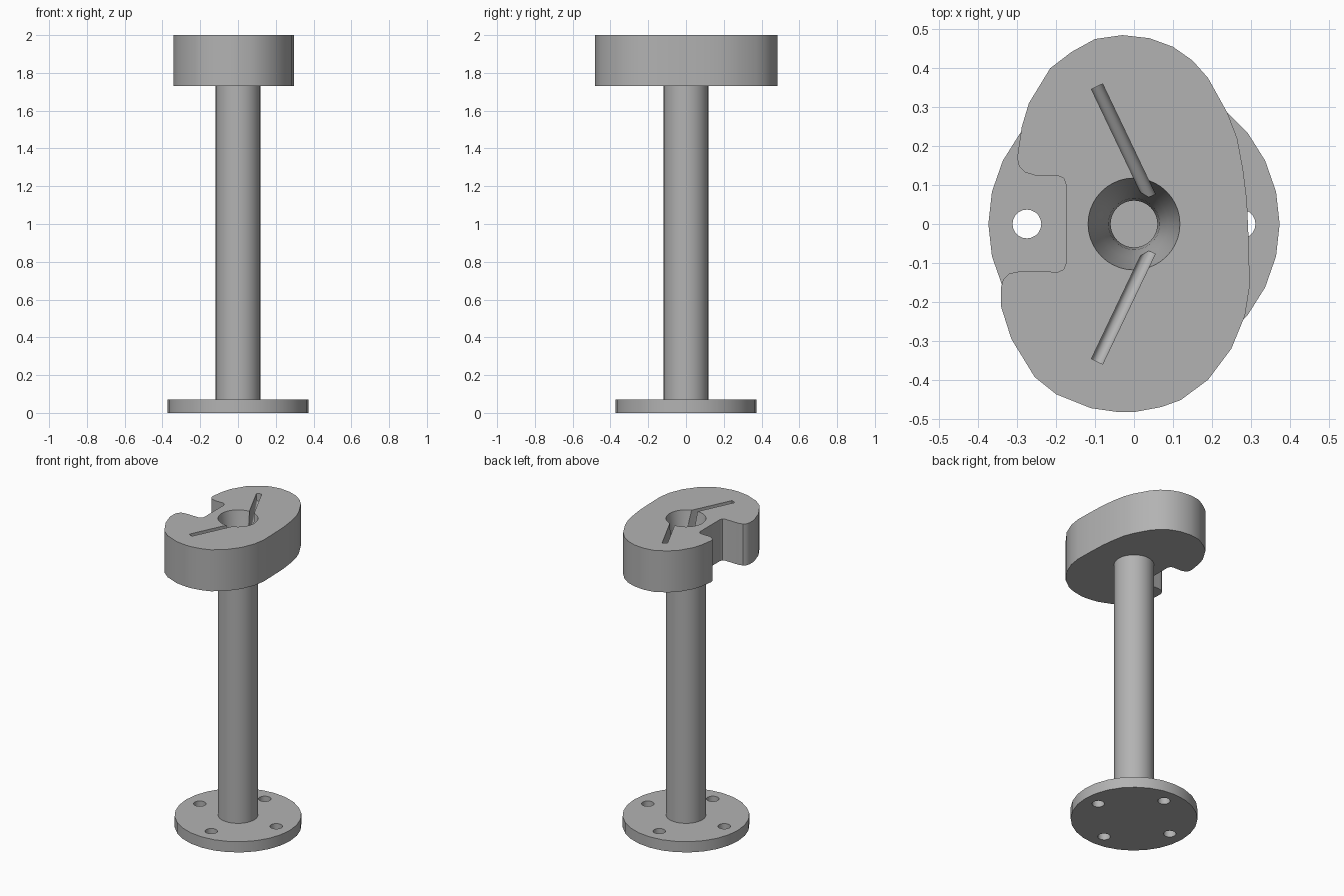
import bpy, bmesh, math
from mathutils import Vector

if "Cube" in bpy.data.objects:
    bpy.data.objects.remove(bpy.data.objects["Cube"], do_unlink=True)

TOP, HEAD_BOTTOM, BASE_TOP = 2.0, 1.73, 0.07

grey = bpy.data.materials.new("plain grey")
grey.use_nodes = True
colour = (0.45, 0.45, 0.45, 1)
grey.diffuse_color = colour
grey.node_tree.nodes["Principled BSDF"].inputs["Base Color"].default_value = colour


def make_object(name, bm):
    bmesh.ops.recalc_face_normals(bm, faces=bm.faces)
    mesh = bpy.data.meshes.new(name)
    bm.to_mesh(mesh)
    bm.free()
    mesh.materials.append(grey)
    obj = bpy.data.objects.new(name, mesh)
    bpy.context.collection.objects.link(obj)
    return obj


def prism(name, outline, low, high):
    bm = bmesh.new()
    face = bm.faces.new([bm.verts.new((x, y, low)) for x, y in outline])
    moved = bmesh.ops.extrude_face_region(bm, geom=[face])["geom"]
    verts = [v for v in moved if isinstance(v, bmesh.types.BMVert)]
    bmesh.ops.translate(bm, verts=verts, vec=(0, 0, high - low))
    return make_object(name, bm)


def circle(radius, sides, cx=0, cy=0):
    return [(cx + radius * math.cos(math.tau * i / sides),
             cy + radius * math.sin(math.tau * i / sides)) for i in range(sides)]


def lathe(name, profile, sides):
    bm = bmesh.new()
    rings = [[bm.verts.new((x, y, z)) for x, y in circle(r, sides)] for r, z in profile]
    for a, b in zip(rings, rings[1:]):
        for i in range(sides):
            j = (i + 1) % sides
            bm.faces.new((a[i], a[j], b[j], b[i]))
    bm.faces.new(rings[0])
    bm.faces.new(rings[-1])
    return make_object(name, bm)


def channel(name, outer, inner, half_width):
    """Round-bottomed trough, open upwards, running between two floor points."""
    outer, inner = Vector(outer), Vector(inner)
    along = (inner - outer).normalized()
    side = Vector((-along.y, along.x, 0)).normalized()
    section = [(half_width * math.cos(a), half_width * (1 + math.sin(a)))
               for a in (math.pi * (1 + i / 8) for i in range(9))]
    section += [(half_width, 0.4), (-half_width, 0.4)]
    bm = bmesh.new()
    ends = [[bm.verts.new(p + side * u + Vector((0, 0, h))) for u, h in section]
            for p in (outer, inner)]
    count = len(section)
    for i in range(count):
        j = (i + 1) % count
        bm.faces.new((ends[0][i], ends[0][j], ends[1][j], ends[1][i]))
    for end in ends:
        bm.faces.new(end)
    return make_object(name, bm)


def cut(obj, cutters):
    for cutter in cutters:
        cutter.hide_render = True
        cutter.hide_set(True)
        mod = obj.modifiers.new("cut", "BOOLEAN")
        mod.operation = "DIFFERENCE"
        mod.solver = "EXACT"
        mod.object = cutter
    # bake the cuts into the mesh
    depsgraph = bpy.context.evaluated_depsgraph_get()
    baked = bpy.data.meshes.new_from_object(obj.evaluated_get(depsgraph))
    obj.modifiers.clear()
    obj.data = baked


def smooth(obj):
    bpy.ops.object.select_all(action="DESELECT")
    obj.select_set(True)
    bpy.context.view_layer.objects.active = obj
    bpy.ops.object.shade_smooth_by_angle(angle=math.radians(32))


# Base flange with four bolt holes
base = prism("base_flange", circle(0.374, 28), 0, BASE_TOP)
bolts = [prism("bolt_hole_cutter", circle(0.037, 20, x, y), -0.1, 0.2)
         for x, y in circle(0.275, 4)]
cut(base, bolts)

# Flared bore running down into the column
bore = lathe("bore_cutter", [(0.122, TOP + 0.02), (0.118, TOP), (0.104, 1.92), (0.087, 1.84),
                             (0.072, 1.77), (0.066, HEAD_BOTTOM), (0.06, 1.66),
                             (0.06, 0.05)], 40)

# Column
column = prism("column", circle(0.118, 40), BASE_TOP, HEAD_BOTTOM)

# Head outline, clockwise from the back
back_and_left = [(-.03, .485), (.04, .477), (.1, .455), (.15, .42), (.19, .375), (.24, .285),
                 (.265, .22), (.28, .14), (.29, .06), (.295, -.06), (.297, -.16),
                 (.285, -.235), (.25, -.32)]
front = [(.19, -.4), (.12, -.452), (.07, -.47), (0, -.483), (-.04, -.483), (-.11, -.473),
         (-.2, -.437), (-.255, -.393), (-.315, -.295), (-.342, -.21), (-.342, -.165)]
notch = [(-.336, -.143), (-.32, -.127), (-.29, -.121), (-.195, -.123), (-.181, -.117),
         (-.174, -.1), (-.174, .1), (-.181, .118), (-.198, .125), (-.255, .125),
         (-.28, .133), (-.295, .148), (-.3, .17)]
back_right = [(-.288, .25), (-.27, .31), (-.215, .4), (-.16, .442), (-.1, .475)]
head = prism("head", back_and_left + front + notch + back_right, HEAD_BOTTOM, TOP)

# Two sloping grooves that lead into the bore
grooves = [channel("groove_cutter", (-0.095, s * 0.353, 1.95), (0.04, s * 0.07, 1.8), 0.016)
           for s in (1, -1)]
cut(head, [bore] + grooves)
cut(column, [bore])

for part in (base, column, head):
    smooth(part)
